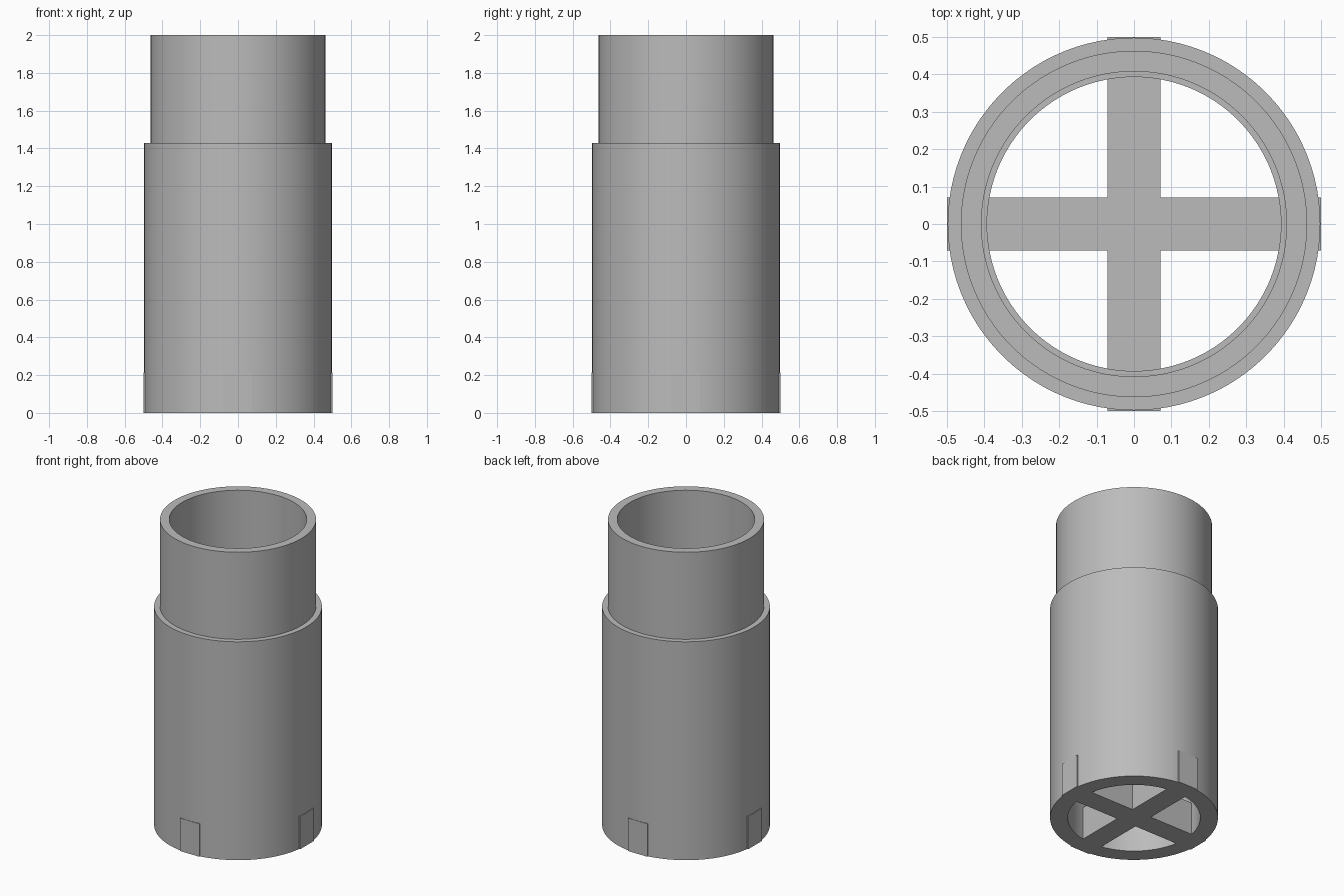
import bpy, bmesh, math

cube = bpy.data.objects.get("Cube")
if cube:
    bpy.data.objects.remove(cube, do_unlink=True)

grey = bpy.data.materials.new("plain grey")
grey.use_nodes = True
COLOUR = (0.5, 0.5, 0.5, 1)
grey.diffuse_color = COLOUR
grey.node_tree.nodes["Principled BSDF"].inputs["Base Color"].default_value = COLOUR

SEGMENTS = 100


def add_object(name, bm):
    bmesh.ops.recalc_face_normals(bm, faces=bm.faces)
    mesh = bpy.data.meshes.new(name)
    bm.to_mesh(mesh)
    bm.free()
    mesh.materials.append(grey)
    obj = bpy.data.objects.new(name, mesh)
    bpy.context.collection.objects.link(obj)
    return obj


def lathe(name, profile):
    """Spin a closed radius/height profile about z."""
    bm = bmesh.new()
    verts = [bm.verts.new((r, 0, z)) for r, z in profile]
    edges = [bm.edges.new((a, b)) for a, b in zip(verts, verts[1:] + verts[:1])]
    bmesh.ops.spin(bm, geom=verts + edges, cent=(0, 0, 0), axis=(0, 0, 1),
                   angle=math.tau, steps=SEGMENTS, use_merge=True)
    bmesh.ops.remove_doubles(bm, verts=bm.verts, dist=1e-5)
    return add_object(name, bm)


def cross(name, reach, half, height):
    """Extrude a plus-shaped outline up from the ground."""
    bm = bmesh.new()
    arm = [(half, half), (half, reach), (-half, reach)]
    outline = []
    for _ in range(4):
        outline += arm
        arm = [(-y, x) for x, y in arm]
    base = bm.faces.new([bm.verts.new((x, y, 0)) for x, y in outline])
    top = bmesh.ops.extrude_face_region(bm, geom=[base], use_keep_orig=True)["geom"]
    bmesh.ops.translate(bm, vec=(0, 0, height),
                        verts=[v for v in top if isinstance(v, bmesh.types.BMVert)])
    return add_object(name, bm)


# Stepped tube: wide body below, narrower neck above
SHOULDER = 1.43
tube = lathe("stepped_tube", [
    (0.393, 0), (0.498, 0), (0.498, SHOULDER), (0.463, SHOULDER),
    (0.463, 2), (0.408, 2), (0.408, SHOULDER), (0.393, SHOULDER)])
bpy.context.view_layer.objects.active = tube
tube.select_set(True)
bpy.ops.object.shade_smooth_by_angle(angle=math.radians(30))

# Crossed bars spanning the bottom opening
cross("bottom_cross_bars", 0.5, 0.071, 0.215)
